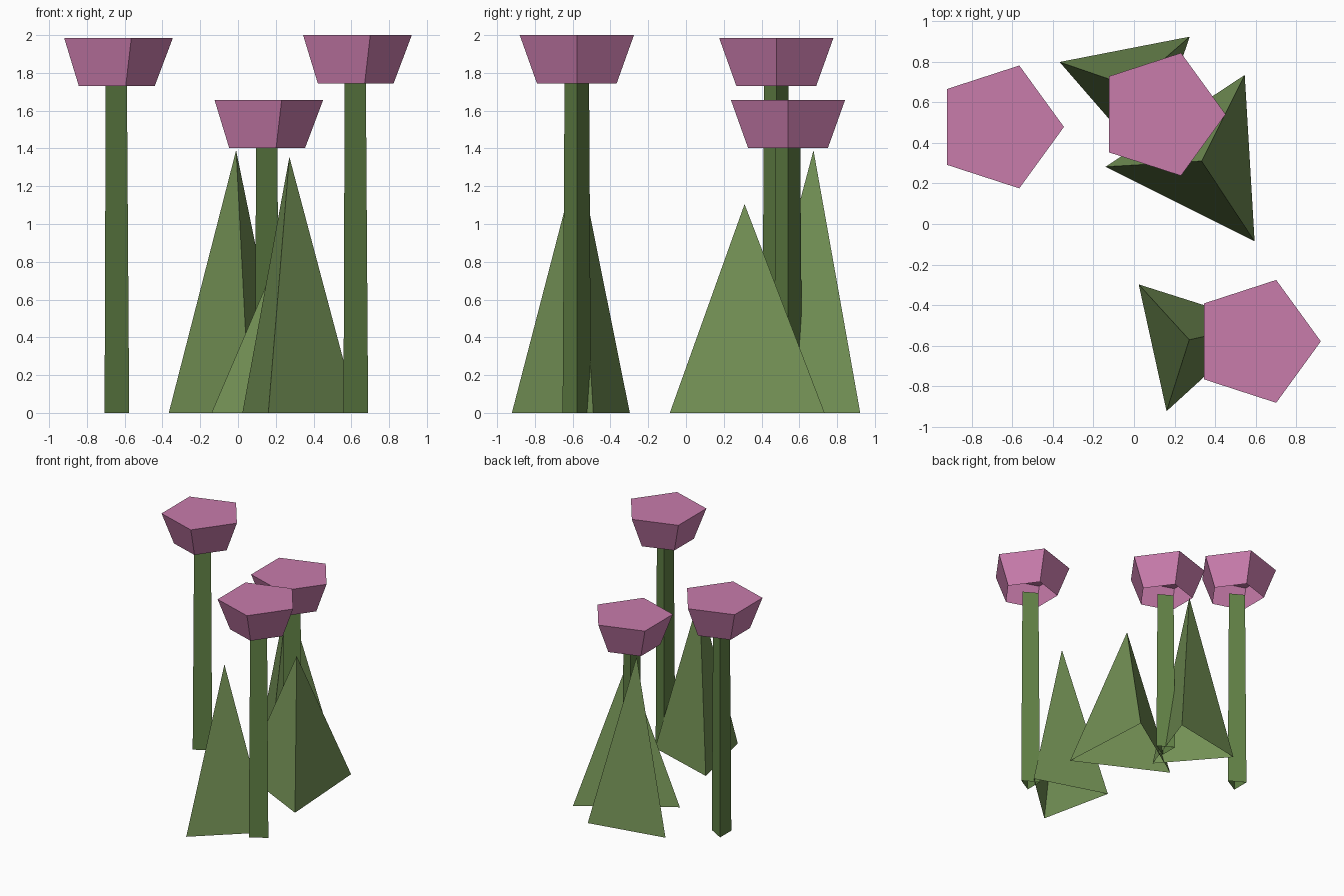
import bpy, bmesh
from math import cos, sin, tau, radians

if "Cube" in bpy.data.objects:
    bpy.data.objects.remove(bpy.data.objects["Cube"])


def material(name, rgb):
    m = bpy.data.materials.new(name)
    m.diffuse_color = (*rgb, 1)
    m.use_nodes = True
    m.node_tree.nodes["Principled BSDF"].inputs["Base Color"].default_value = m.diffuse_color
    return m


PINK = material("petal_pink", (0.58, 0.20, 0.41))
STEM = material("stem_green", (0.12, 0.22, 0.06))
LEAF = material("leaf_green", (0.17, 0.28, 0.09))


def tapered(name, mat, sides, x, y, z0, r0, z1, r1, turn=0, cap=False):
    """Open-bottomed prism between two radii; r1 = 0 makes a pyramid."""
    bm = bmesh.new()

    def ring(r, z):
        return [bm.verts.new((x + r * cos(turn + tau * i / sides),
                              y + r * sin(turn + tau * i / sides), z))
                for i in range(sides)]

    low = ring(r0, z0)
    high = ring(r1, z1) if r1 else [bm.verts.new((x, y, z1))]
    for i in range(sides):
        j = (i + 1) % sides
        bm.faces.new([low[i], low[j], high[j], high[i]] if r1
                     else [low[i], low[j], high[0]])
    if cap:
        bm.faces.new(high)
    mesh = bpy.data.meshes.new(name)
    bm.to_mesh(mesh)
    bm.free()
    mesh.materials.append(mat)
    ob = bpy.data.objects.new(name, mesh)
    bpy.context.collection.objects.link(ob)


# Flowers: three-sided stem below a flared five-sided head
for n, (x, y, top) in enumerate([(-0.663, 0.478, 1.985),
                                 (0.133, 0.54, 1.657),
                                 (0.602, -0.578, 2.0)], 1):
    base = top - 0.255
    tapered(f"stem_{n}", STEM, 3, x, y, 0, 0.087, base, 0.075)
    tapered(f"flower_head_{n}", PINK, 5, x, y, base, 0.222, top, 0.318, cap=True)

# Leaves: three-sided pyramids
for n, (x, y, h, r, deg) in enumerate([(0.272, -0.57, 1.355, 0.369, 12.4),
                                       (-0.01, 0.675, 1.39, 0.377, 41),
                                       (0.333, 0.31, 1.105, 0.474, 63.4)], 1):
    tapered(f"leaf_{n}", LEAF, 3, x, y, 0, r, h, 0, radians(deg))
